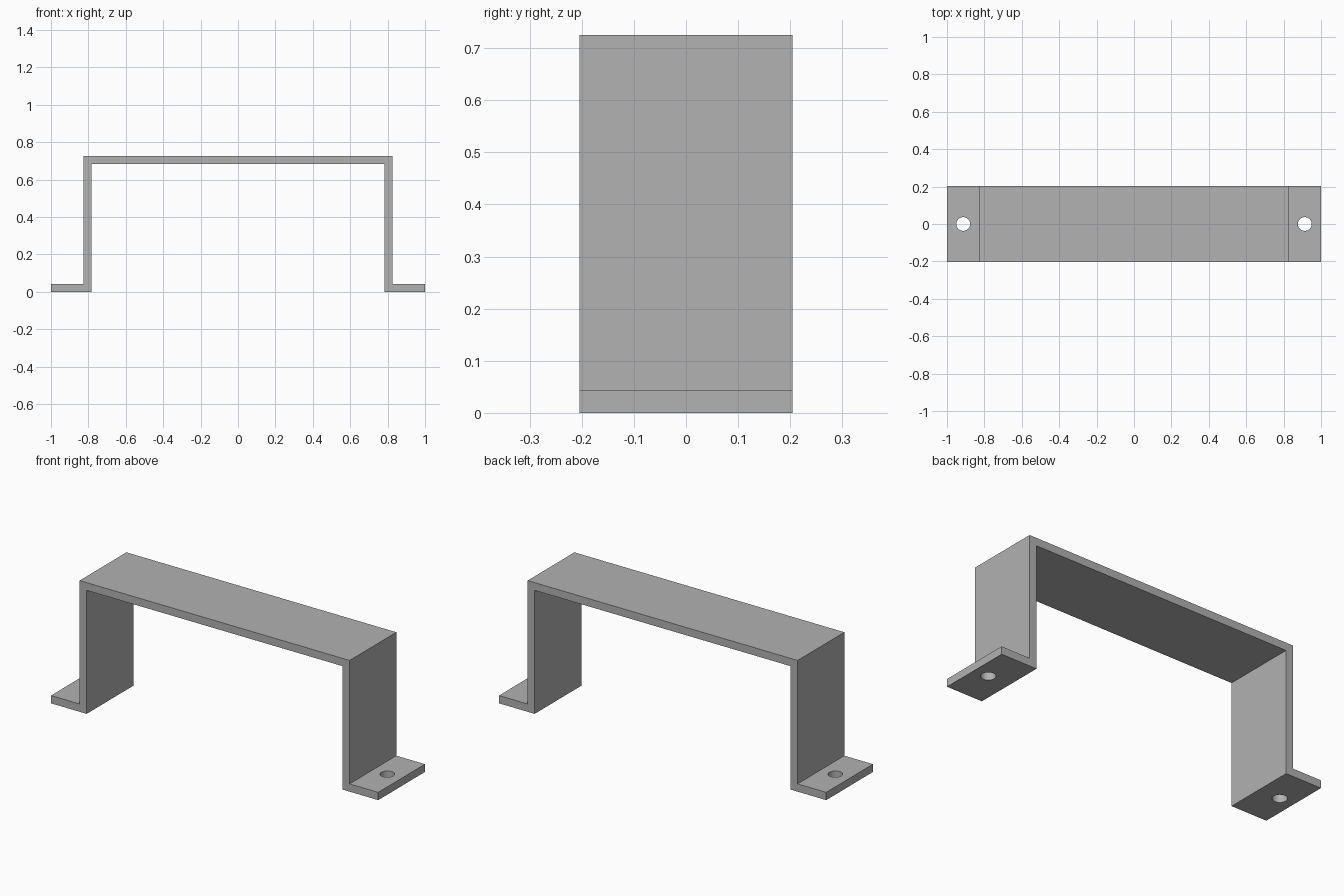
import bpy
import bmesh

cube = bpy.data.objects.get("Cube")
if cube:
    bpy.data.objects.remove(cube, do_unlink=True)

HALF_DEPTH = 0.204
HEIGHT = 0.725
THICK = 0.043
LEG_X = 0.825      # outer face of each leg
HOLE_X = 0.913
HOLE_R = 0.037

# Grey metal
grey = bpy.data.materials.new("grey metal")
grey.use_nodes = True
colour = (0.445, 0.445, 0.445, 1)
grey.diffuse_color = colour
grey.node_tree.nodes["Principled BSDF"].inputs["Base Color"].default_value = colour

# Bent strip: right half of the profile, mirrored, then extruded in depth
half = [(LEG_X - THICK, HEIGHT - THICK), (LEG_X - THICK, 0), (1, 0),
        (1, THICK), (LEG_X, THICK), (LEG_X, HEIGHT)]
profile = half + [(-x, z) for x, z in reversed(half)]
bm = bmesh.new()
face = bm.faces.new([bm.verts.new((x, -HALF_DEPTH, z)) for x, z in profile])
extruded = bmesh.ops.extrude_face_region(bm, geom=[face])["geom"]
bmesh.ops.translate(bm, vec=(0, 2 * HALF_DEPTH, 0),
                    verts=[v for v in extruded if isinstance(v, bmesh.types.BMVert)])
bmesh.ops.recalc_face_normals(bm, faces=bm.faces)
mesh = bpy.data.meshes.new("bracket")
bm.to_mesh(mesh)
bm.free()
bracket = bpy.data.objects.new("bracket", mesh)
bpy.context.collection.objects.link(bracket)
mesh.materials.append(grey)
bpy.context.view_layer.objects.active = bracket

# Screw hole through each foot
for side in (-1, 1):
    bpy.ops.mesh.primitive_cylinder_add(vertices=48, radius=HOLE_R, depth=4 * THICK,
                                        location=(side * HOLE_X, 0, THICK / 2))
    cutter = bpy.context.object
    cutter.name = "hole_cutter"
    cutter.hide_render = True
    cutter.data.materials.append(grey)
    cut = bracket.modifiers.new("screw hole", 'BOOLEAN')
    cut.operation = 'DIFFERENCE'
    cut.solver = 'EXACT'
    cut.object = cutter
    bpy.context.view_layer.objects.active = bracket
    bpy.ops.object.modifier_apply(modifier=cut.name)
    bpy.data.objects.remove(cutter, do_unlink=True)

# Smooth hole walls, crisp edges
bpy.ops.object.select_all(action='DESELECT')
bracket.select_set(True)
bpy.context.view_layer.objects.active = bracket
bpy.ops.object.shade_smooth_by_angle(angle=0.5)
